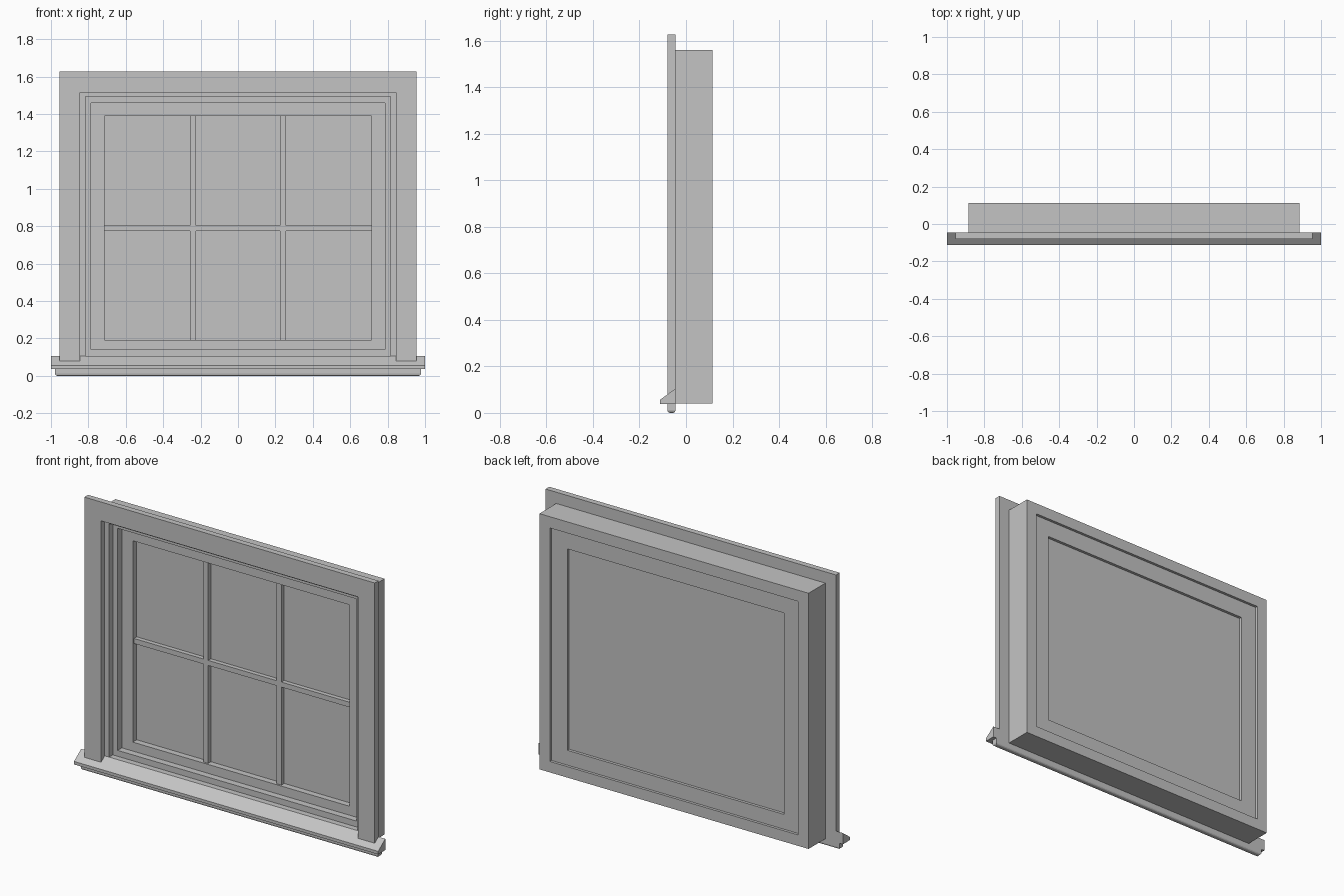
import bpy
import bmesh

cube = bpy.data.objects.get("Cube")
if cube:
    bpy.data.objects.remove(cube, do_unlink=True)

grey = bpy.data.materials.new("light_grey")
grey.use_nodes = True
grey.diffuse_color = (0.55, 0.55, 0.55, 1)
grey.node_tree.nodes["Principled BSDF"].inputs["Base Color"].default_value = (0.55, 0.55, 0.55, 1)


def finish(name, bm):
    bmesh.ops.recalc_face_normals(bm, faces=bm.faces)
    mesh = bpy.data.meshes.new(name)
    bm.to_mesh(mesh)
    bm.free()
    mesh.materials.append(grey)
    obj = bpy.data.objects.new(name, mesh)
    bpy.context.collection.objects.link(obj)
    return obj


def extrude(bm, points, direction):
    """Solid made by sweeping a closed outline along a vector."""
    face = bm.faces.new([bm.verts.new(p) for p in points])
    result = bmesh.ops.extrude_face_region(bm, geom=[face], use_keep_orig=True)
    verts = [v for v in result["geom"] if isinstance(v, bmesh.types.BMVert)]
    bmesh.ops.translate(bm, verts=verts, vec=direction)


def panel(name, outline, front, back):
    """Plate with an outline in x and z and a thickness in y."""
    bm = bmesh.new()
    extrude(bm, [(x, front, z) for x, z in outline], (0, back - front, 0))
    return finish(name, bm)


def box(name, x0, x1, front, back, z0, z1):
    return panel(name, [(x0, z0), (x1, z0), (x1, z1), (x0, z1)], front, back)


def ring(name, outer, inner, front, back):
    """Closed rectangular frame; outer and inner are (half width, bottom, top)."""
    bm = bmesh.new()
    loops = []
    for (w, low, high), y in ((outer, front), (inner, front), (inner, back), (outer, back)):
        loops.append([bm.verts.new((x, y, z)) for x, z in
                      ((-w, low), (w, low), (w, high), (-w, high))])
    for k in range(4):
        a, b = loops[k], loops[(k + 1) % 4]
        for i in range(4):
            j = (i + 1) % 4
            bm.faces.new((a[i], a[j], b[j], b[i]))
    return finish(name, bm)


# Nested frames, from the wall lining to the sash
JAMB = (0.885, 0.04, 1.56)
OPENING = (0.816, 0.105, 1.493)
STOP = (0.785, 0.14, 1.46)
PANE = (0.713, 0.193, 1.39)
ring("jamb_frame", JAMB, OPENING, -0.045, 0.113)
ring("stop_frame", OPENING, STOP, -0.01, 0.03)
ring("sash_frame", OPENING, PANE, 0.03, 0.097)

# Glass and glazing bars
w, low, high = PANE
box("glass", -w, w, 0.067, 0.08, low, high)
for side, name in ((1, "left"), (-1, "right")):
    box(name + "_glazing_bar", side * 0.225, side * 0.257, 0.041, 0.079, low, high)
box("cross_glazing_bar", -w, w, 0.041, 0.079, 0.775, 0.805)

# Mitred casing
X0, X1, Z0, Z1, FOOT = 0.845, 0.955, 1.515, 1.627, 0.08
for side, name in ((1, "left"), (-1, "right")):
    panel(name + "_casing", [(side * X0, FOOT), (side * X1, FOOT),
                             (side * X1, Z1), (side * X0, Z0)], -0.08, -0.045)
panel("top_casing", [(-X0, Z0), (X0, Z0), (X1, Z1), (-X1, Z1)], -0.08, -0.045)

# Sloping sill
bm = bmesh.new()
profile = [(-0.045, 0.038), (-0.112, 0.038), (-0.112, 0.056), (-0.045, 0.105)]
extrude(bm, [(-1, y, z) for y, z in profile], (2, 0, 0))
finish("sill", bm)

# Apron strip with rounded lower edges
apron = box("apron", -0.978, 0.978, -0.08, -0.045, 0, 0.038)
bm = bmesh.new()
bm.from_mesh(apron.data)
lower = [e for e in bm.edges if all(v.co.z < 0.01 for v in e.verts)]
bmesh.ops.bevel(bm, geom=lower, offset=0.012, segments=3, profile=0.5, affect='EDGES')
bm.to_mesh(apron.data)
bm.free()
